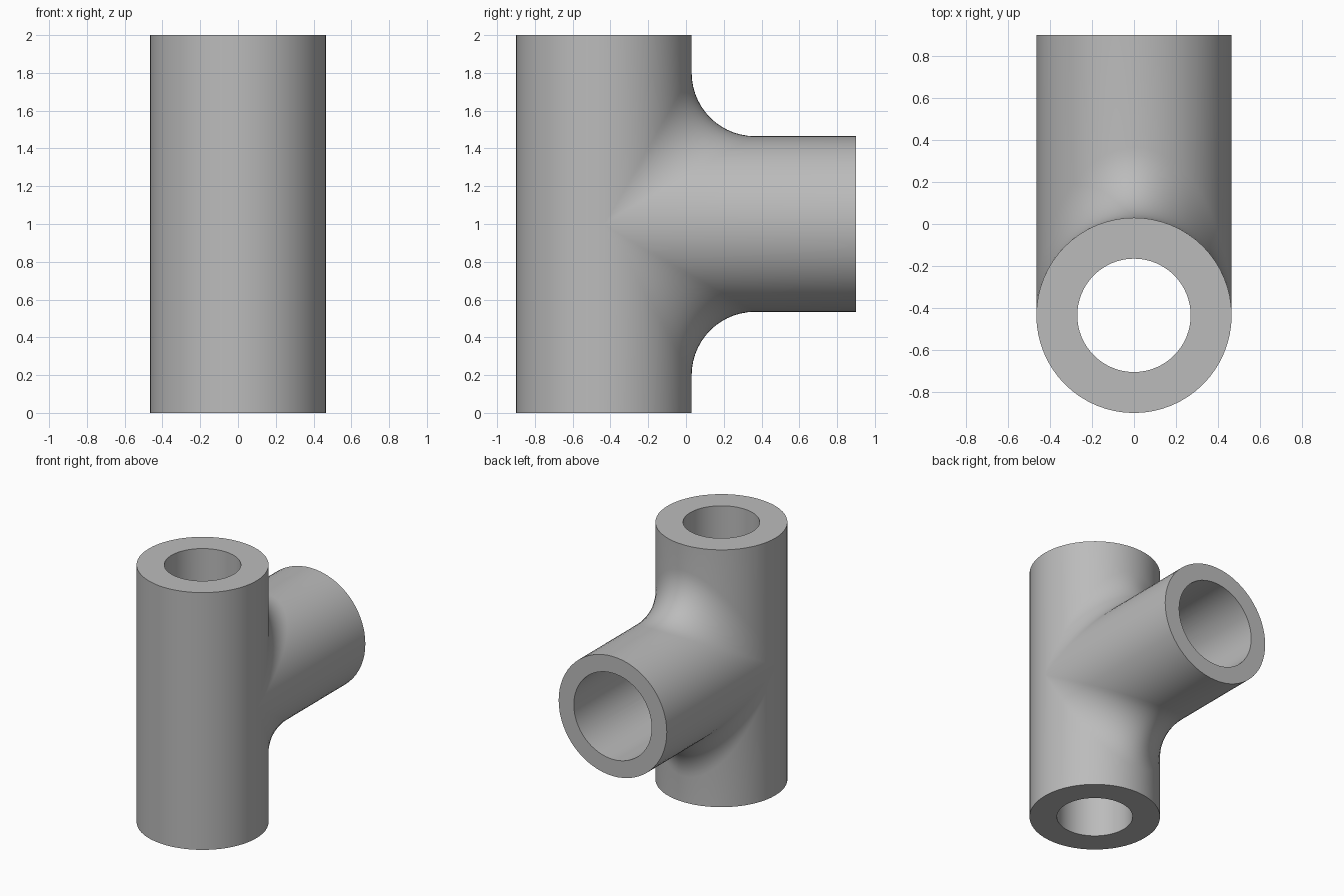
import bpy, bmesh
from math import sin, cos, pi, radians
from mathutils import Vector, Matrix

cube = bpy.data.objects.get("Cube")
if cube:
    bpy.data.objects.remove(cube, do_unlink=True)

R = 0.465            # outer radius of run and branch
FILLET = 0.335       # blend radius between them
RUN_BORE, BRANCH_BORE = 0.27, 0.335
AXIS_Y, MID_Z = -0.435, 1.0
END_Y = 0.9 - AXIS_Y  # branch length from the run axis
HALF = 32            # segments per half circle
ARC = 14             # segments across the blend

grey = bpy.data.materials.new("pipe grey")
grey.use_nodes = True
colour = (0.5, 0.5, 0.5, 1)
grey.diffuse_color = colour
grey.node_tree.nodes["Principled BSDF"].inputs["Base Color"].default_value = colour


def column(bm, t, side):
    """Verts from run end, over the blend, to branch end at angle t."""
    s, c, big = sin(t), cos(t), R + FILLET
    centre = Vector((big * s, big * c, big * c))
    to_run = Vector((-s, -c, 0))
    to_branch = Vector((-s, 0, -c))
    span = to_run.angle(to_branch)
    pts = [Vector((R * s, R * c, MID_Z))]
    for i in range(ARC + 1):
        f = i / ARC
        if span < 1e-4:
            d = to_run
        else:
            d = (to_run * sin((1 - f) * span) + to_branch * sin(f * span)) / sin(span)
        pts.append(centre + d * FILLET)
    pts.append(Vector((R * s, END_Y, R * c)))
    return [bm.verts.new((p.x, p.y, p.z * side)) for p in pts]


def skin(bm, columns):
    for a, b in zip(columns, columns[1:]):
        for i in range(len(a) - 1):
            bm.faces.new((a[i], a[i + 1], b[i + 1], b[i]))


# Outer tee body: blended back halves, plain front half, then end caps
bm = bmesh.new()
for side in (1, -1):
    skin(bm, [column(bm, pi * (i / HALF - 0.5), side) for i in range(HALF + 1)])
front = []
for i in range(HALF + 1):
    t = pi * (i / HALF + 0.5)
    front.append([bm.verts.new((R * sin(t), R * cos(t), z)) for z in (-MID_Z, 0, MID_Z)])
skin(bm, front)
bmesh.ops.remove_doubles(bm, verts=bm.verts, dist=1e-4)
bmesh.ops.holes_fill(bm, edges=[e for e in bm.edges if e.is_boundary], sides=0)
bmesh.ops.recalc_face_normals(bm, faces=bm.faces)
mesh = bpy.data.meshes.new("pipe_tee")
bm.to_mesh(mesh)
bm.free()
mesh.materials.append(grey)
tee = bpy.data.objects.new("pipe_tee", mesh)
bpy.context.collection.objects.link(tee)
tee.location = (0, AXIS_Y, MID_Z)
bpy.context.view_layer.update()


def drill(name, radius, length, location, rotation):
    """Cut a round bore through the tee and discard the cutter."""
    bpy.ops.mesh.primitive_cylinder_add(vertices=HALF * 2, radius=radius, depth=length,
                                        location=location, rotation=rotation)
    cutter = bpy.context.object
    cutter.name = name
    cutter.hide_render = True
    cutter.data.materials.append(grey)
    mod = tee.modifiers.new(name, "BOOLEAN")
    mod.operation = "DIFFERENCE"
    mod.solver = "EXACT"
    mod.object = cutter
    bpy.context.view_layer.objects.active = tee
    bpy.ops.object.modifier_apply(modifier=name)
    bpy.data.objects.remove(cutter, do_unlink=True)


# Straight bore through the run, wider bore from the axis out of the branch
drill("run_bore", RUN_BORE, 2.4, (0, AXIS_Y, MID_Z), (0, 0, 0))
drill("branch_bore", BRANCH_BORE, END_Y + 0.1, (0, AXIS_Y + (END_Y + 0.1) / 2, MID_Z),
      (radians(90), 0, 0))

# Smooth walls with crisp end rims
bpy.ops.object.select_all(action="DESELECT")
tee.select_set(True)
bpy.context.view_layer.objects.active = tee
bpy.ops.object.shade_smooth_by_angle(angle=radians(30))
